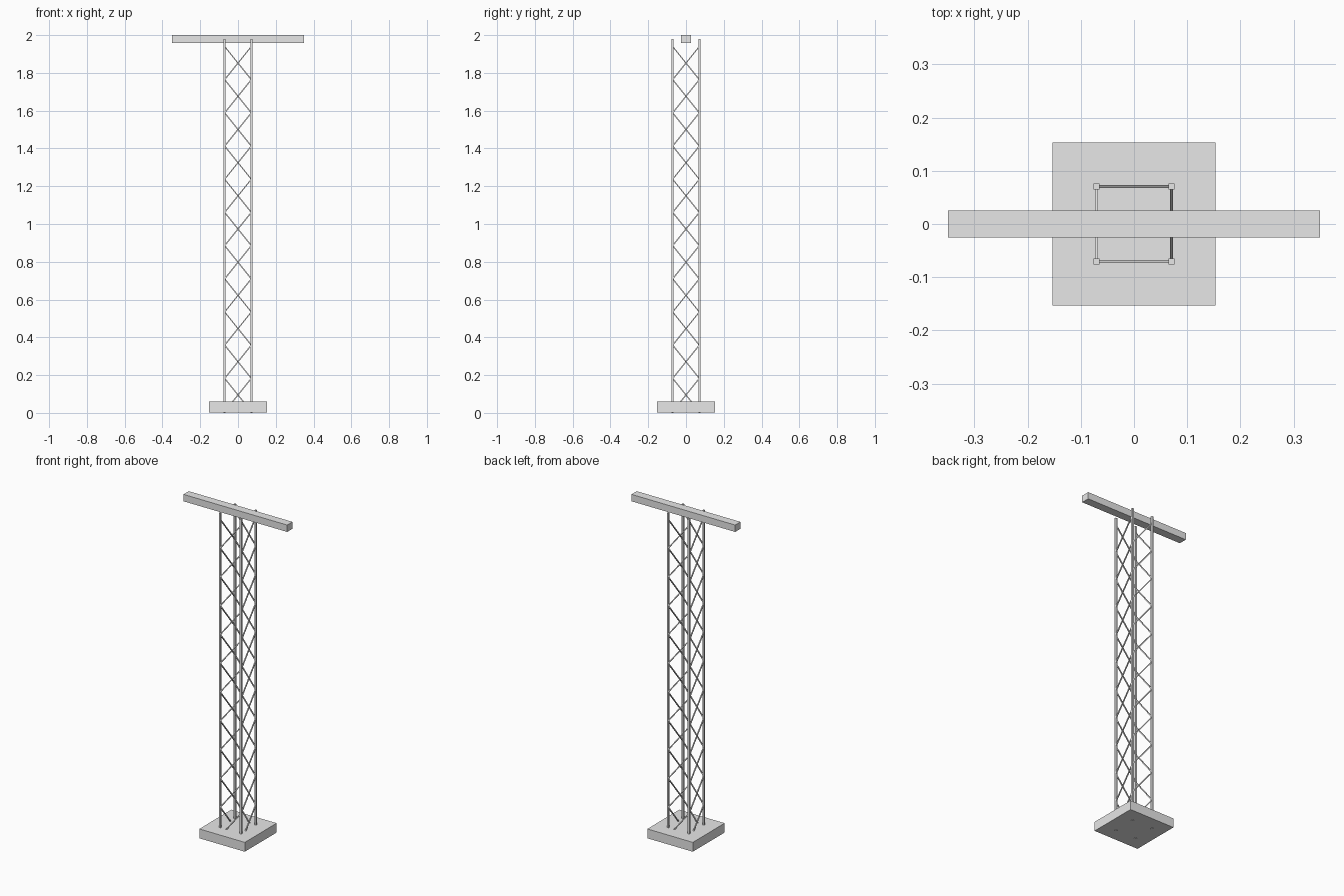
import bpy
from mathutils import Vector

old = bpy.data.objects.get("Cube")
if old:
    bpy.data.objects.remove(old, do_unlink=True)

# Single flat grey for the whole tower
grey = bpy.data.materials.new("light_grey")
grey.use_nodes = True
grey.diffuse_color = (0.8, 0.8, 0.8, 1)
grey.node_tree.nodes["Principled BSDF"].inputs["Base Color"].default_value = (0.8, 0.8, 0.8, 1)


def box(name, center, size):
    bpy.ops.mesh.primitive_cube_add(size=1, location=center)
    obj = bpy.context.object
    obj.name = name
    obj.scale = size
    obj.data.materials.append(grey)
    return obj


def strut(name, start, end, width):
    """Square bar between two points."""
    span = end - start
    obj = box(name, (start + end) / 2, (width, width, span.length))
    obj.rotation_euler = span.to_track_quat("Z", "Y").to_euler()
    return obj


SPREAD = 0.0705
POST_TOP = 1.98
BAYS = 11
BRACE_START = 0.007
PITCH = 0.1757

# Foundation slab and top crossbar
box("base_slab", (0, 0, 0.0315), (0.307, 0.307, 0.057))
box("crossbar", (0, 0, 1.979), (0.7, 0.051, 0.042))

# Corner posts, counter-clockwise from the front right corner
corners = [Vector((x * SPREAD, y * SPREAD, 0))
           for x, y in ((-1, -1), (1, -1), (1, 1), (-1, 1))]
for i, corner in enumerate(corners):
    box(f"post_{i + 1}", corner + Vector((0, 0, POST_TOP / 2)), (0.011, 0.011, POST_TOP))

# Diagonal braces, one per side and bay, winding up the tower
for bay in range(BAYS):
    low = Vector((0, 0, BRACE_START + bay * PITCH))
    high = low + Vector((0, 0, PITCH))
    for i, corner in enumerate(corners):
        strut(f"brace_{bay + 1}_{i + 1}", corner + low, corners[(i + 1) % 4] + high, 0.006)
